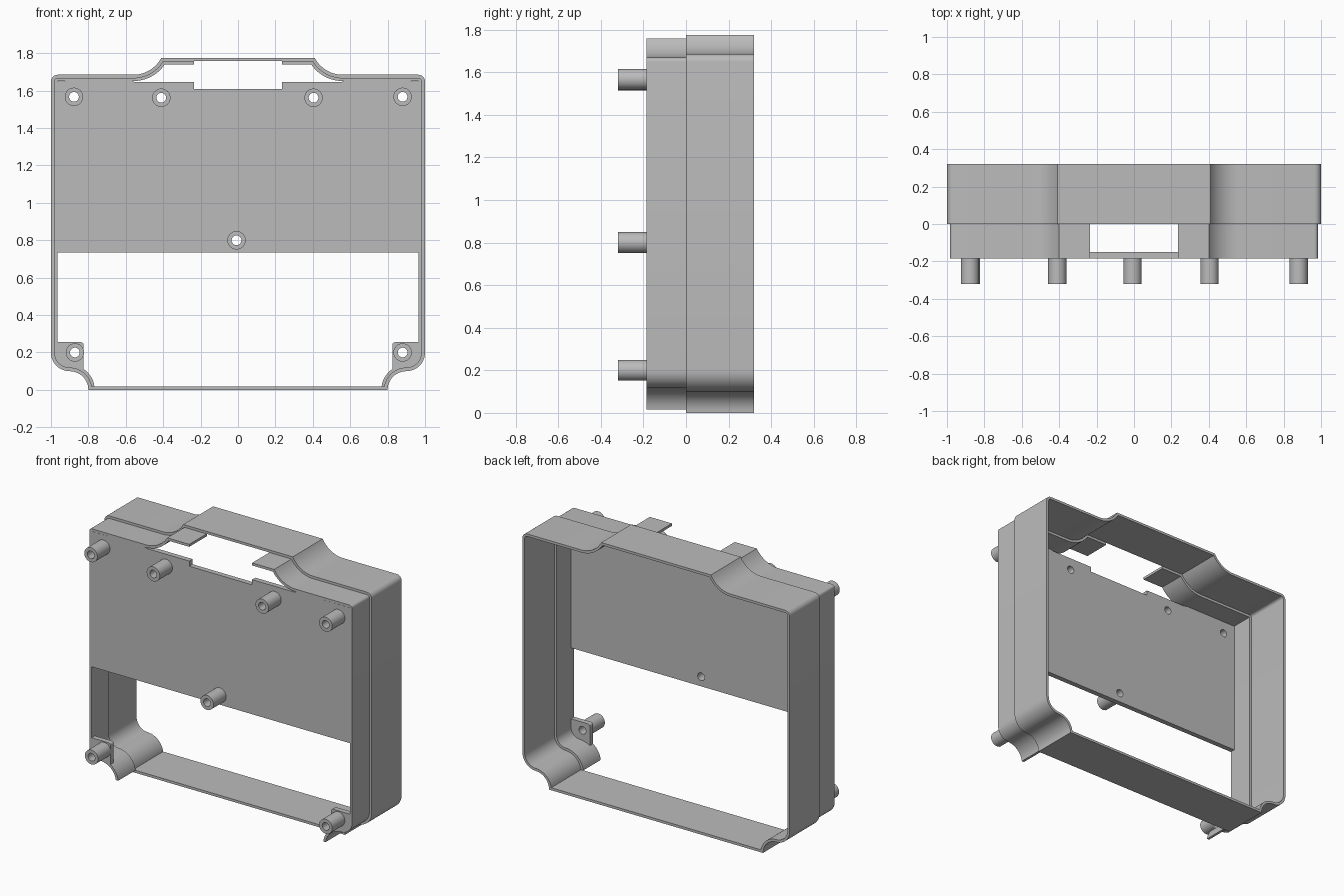
import bpy, bmesh
from math import sin, cos, pi, radians, sqrt, asin, acos

if "Cube" in bpy.data.objects:
    bpy.data.objects.remove(bpy.data.objects["Cube"], do_unlink=True)

grey = bpy.data.materials.new("plain grey")
grey.use_nodes = True
grey.diffuse_color = (0.5, 0.5, 0.5, 1)
grey.node_tree.nodes["Principled BSDF"].inputs["Base Color"].default_value = (0.5, 0.5, 0.5, 1)


def arc(cx, cz, r, a0, a1, n=12):
    return [(cx + r * cos(a0 + (a1 - a0) * i / n), cz + r * sin(a0 + (a1 - a0) * i / n))
            for i in range(n + 1)]


def circle(cx, cz, r):
    return arc(cx, cz, r, 0, 2 * pi, 32)[:-1]


def mirror(points):
    return [(-x, z) for x, z in reversed(points)]


def extrude(name, loops, y0, y1):
    """Fill x-z loops (inner loops become holes) and extrude from y0 to y1."""
    curve = bpy.data.curves.new(name, "CURVE")
    curve.dimensions = "2D"
    curve.fill_mode = "BOTH"
    curve.extrude = (y1 - y0) / 2
    for loop in loops:
        spline = curve.splines.new("POLY")
        spline.points.add(len(loop) - 1)
        for p, (x, z) in zip(spline.points, loop):
            p.co = (x, z, 0, 1)
        spline.use_cyclic_u = True
    obj = bpy.data.objects.new(name, curve)
    bpy.context.collection.objects.link(obj)
    obj.rotation_euler.x = radians(90)
    obj.location.y = (y0 + y1) / 2
    bpy.ops.object.select_all(action="DESELECT")
    obj.select_set(True)
    bpy.context.view_layer.objects.active = obj
    bpy.ops.object.convert(target="MESH")
    obj = bpy.context.object
    bm = bmesh.new()
    bm.from_mesh(obj.data)
    bmesh.ops.remove_doubles(bm, verts=bm.verts, dist=0.0002)
    bmesh.ops.recalc_face_normals(bm, faces=bm.faces)
    bm.to_mesh(obj.data)
    bm.free()
    obj.data.materials.clear()
    obj.data.materials.append(grey)
    bpy.ops.object.shade_smooth_by_angle(angle=radians(30))
    return obj


def half_outline(d, x_start, z_end):
    """Right half of the case outline, moved inward by d, from top to bottom."""
    rf, rb = 0.17 + d, 0.1 + d
    flare = acos((0.08 + d) / rf)
    return ([(x_start, 1.775 - d)]
            + arc(0.56, 1.855, rf, -pi / 2 - flare, -pi / 2)
            + arc(0.964, 1.649, 0.036 - d, pi / 2, 0, 6)
            + arc(0.9, 0.2, 0.1 - d, 0, -pi / 2)
            + arc(0.9, 0, rb, pi / 2, pi - asin(z_end / rb)))


WALL = 0.017
FRONT, PLATE_BACK = -0.185, -0.15

# Rear frame: closed band around the whole outline
rings = []
for d in (0, WALL):
    half = half_outline(d, 0.2, d)
    rings.append(half + mirror(half))
extrude("rear_frame", rings, 0, 0.32)

# Front walls: stepped inward, open at the handle and along the bottom
wall = (half_outline(WALL, 0.235, WALL)
        + half_outline(2 * WALL, 0.235, WALL)[::-1])
extrude("front_wall_left", [wall], FRONT, 0.002)
extrude("front_wall_right", [mirror(wall)], FRONT, 0.002)

# Front plate with a notch below the handle
HOLE = 0.026
plate_posts = [(-0.877, 1.567), (-0.41, 1.562), (0.404, 1.562), (0.88, 1.567), (-0.008, 0.8)]
side = [(0.235, 1.61), (0.235, 1.645), (0.55, 1.645), (0.57, 1.652), (0.969, 1.65), (0.969, 0.735)]
extrude("front_plate", [side + mirror(side)] + [circle(x, z, HOLE) for x, z in plate_posts],
        FRONT, PLATE_BACK)

# Corner tabs following the lower corners
corner_posts = [(-0.872, 0.2), (0.88, 0.2)]
r = 0.1 + 1.8 * WALL
tab = ([(0.969, 0.255)] + arc(0.9, 0.2, 0.2 - r, 0, -pi / 2)
       + arc(0.9, 0, r, pi / 2, pi - acos(0.075 / r), 8)
       + arc(0.84, 0.24, 0.015, pi, pi / 2, 5))
for name, sign, shape, post in (("corner_tab_left", 1, tab, corner_posts[1]),
                                ("corner_tab_right", -1, mirror(tab), corner_posts[0])):
    extrude(name, [shape, circle(*post, HOLE)], FRONT, PLATE_BACK)

# Hollow mounting posts
for i, (x, z) in enumerate(plate_posts + corner_posts):
    extrude(f"mounting_post_{i + 1}", [circle(x, z, 0.049), circle(x, z, HOLE)], -0.32, FRONT)
